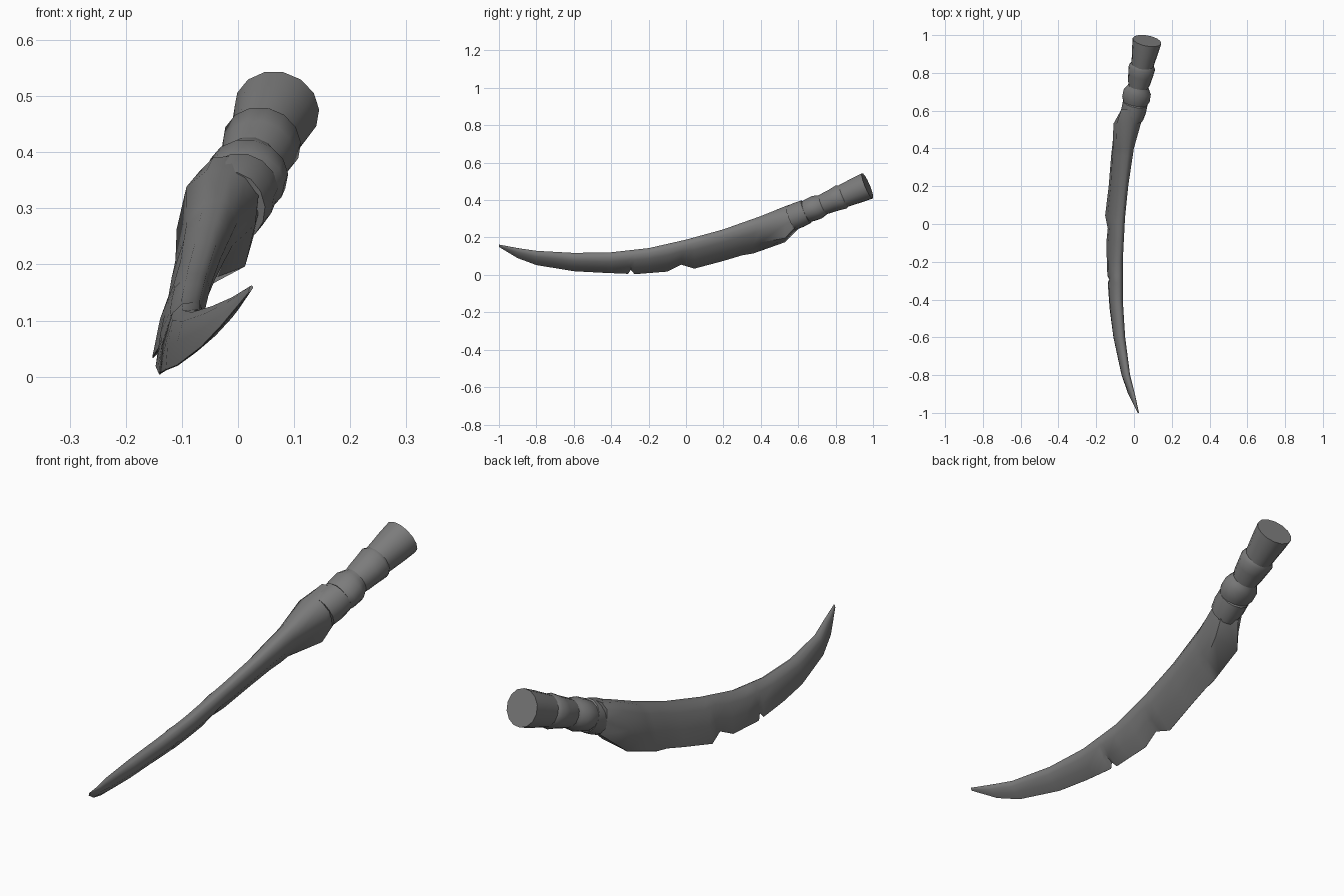
import bpy
import bmesh
import math
from mathutils import Vector

if "Cube" in bpy.data.objects:
    bpy.data.objects.remove(bpy.data.objects["Cube"], do_unlink=True)


def make_material(name, value):
    material = bpy.data.materials.new(name)
    material.use_nodes = True
    colour = (value, value, value, 1)
    material.diffuse_color = colour
    material.node_tree.nodes["Principled BSDF"].inputs["Base Color"].default_value = colour
    return material


def sample(table, y):
    """Interpolate the rows of a table whose first column is y."""
    for low, high in zip(table, table[1:]):
        if y <= high[0]:
            blend = (y - low[0]) / (high[0] - low[0])
            return [a + (b - a) * blend for a, b in zip(low[1:], high[1:])]
    return list(table[-1][1:])


def loft(name, rings, material, sharp_angle):
    """Skin a row of equal closed rings and cap both ends."""
    bm = bmesh.new()
    loops = [[bm.verts.new(point) for point in ring] for ring in rings]
    count = len(loops[0])
    for first, second in zip(loops, loops[1:]):
        for i in range(count):
            j = (i + 1) % count
            bm.faces.new((first[i], first[j], second[j], second[i]))
    bm.faces.new(loops[0])
    bm.faces.new(loops[-1])
    bmesh.ops.recalc_face_normals(bm, faces=bm.faces)
    mesh = bpy.data.meshes.new(name)
    bm.to_mesh(mesh)
    bm.free()
    mesh.materials.append(material)
    part = bpy.data.objects.new(name, mesh)
    bpy.context.collection.objects.link(part)
    bpy.ops.object.select_all(action="DESELECT")
    part.select_set(True)
    bpy.context.view_layer.objects.active = part
    bpy.ops.object.shade_smooth_by_angle(angle=math.radians(sharp_angle))
    return part


grey = make_material("dark grey", 0.2)

# Blade back: y, x, z, half thickness, swell of the flank near the grip
spine = [
    (-1, .025, .162, .003, .002), (-.9, 0, .142, .012, .009),
    (-.8, -.03, .127, .019, .014), (-.6, -.06, .115, .027, .02),
    (-.4, -.073, .118, .03, .022), (-.2, -.073, .14, .031, .023),
    (0, -.062, .185, .032, .024), (.2, -.045, .24, .035, .026),
    (.4, -.022, .31, .046, .04), (.53, 0, .36, .07, .09),
    (.61, .003, .39, .06, .065),
]

# Cutting edge with its chips: y, x, z
edge = [
    (-1, .02, .15), (-.9, -.03, .09), (-.8, -.065, .053),
    (-.6, -.108, .02), (-.45, -.128, .012), (-.31, -.138, .006),
    (-.295, -.13, .027), (-.275, -.14, .004), (-.1, -.146, .018),
    (-.025, -.138, .055), (.045, -.152, .034), (.2, -.133, .075),
    (.3, -.125, .105), (.36, -.12, .115), (.53, -.102, .175),
    (.61, -.04, .255),
]


def blade_ring(y):
    back_x, back_z, thick, swell = sample(spine, y)
    tip = Vector((*sample(edge, y),))
    tip = Vector((tip.x, y, tip.y))
    rise = Vector((back_x, y, back_z)) - tip
    side = Vector((rise.z, 0, -rise.x)).normalized()
    outline = [(0, .001), (.35, swell), (.7, thick), (.9, thick * .75),
               (1, thick * .2), (1, -thick * .2), (.9, -thick * .75),
               (.7, -thick), (.35, -thick * .7), (0, -.001)]
    return [tip + rise * along + side * across for along, across in outline]


stations = sorted({row[0] for row in spine + edge})
loft("blade", [blade_ring(y) for y in stations], grey, 50)

# Grip: round collars strung along one slanted axis
axis_start = Vector((-.007, .57, .307))
axis_end = Vector((.069, .97, .476))
axis = (axis_end - axis_start).normalized()
across = axis.cross(Vector((0, 0, 1))).normalized()
upward = across.cross(axis)


def collar(name, profile, sides=14):
    """Profile rows: y on the axis, half width, half height."""
    rings = []
    for y, wide, high in profile:
        centre = axis_start + axis * ((y - axis_start.y) / axis.y)
        angles = [math.tau * i / sides for i in range(sides)]
        rings.append([centre + across * wide * math.cos(a) + upward * high * math.sin(a)
                      for a in angles])
    return loft(name, rings, grey, 40)


collar("lower_collar", [(.56, .058, .068), (.6, .066, .07), (.642, .066, .066), (.65, .055, .055)])
collar("middle_collar", [(.63, .06, .056), (.66, .074, .063), (.7, .073, .066),
                         (.72, .06, .06), (.735, .052, .055)])
collar("grip", [(.72, .05, .054), (.75, .06, .058), (.79, .066, .062),
                (.83, .071, .069), (.845, .06, .062)])
collar("pommel", [(.83, .058, .062), (.87, .063, .066), (.92, .071, .071), (.97, .077, .074)])
